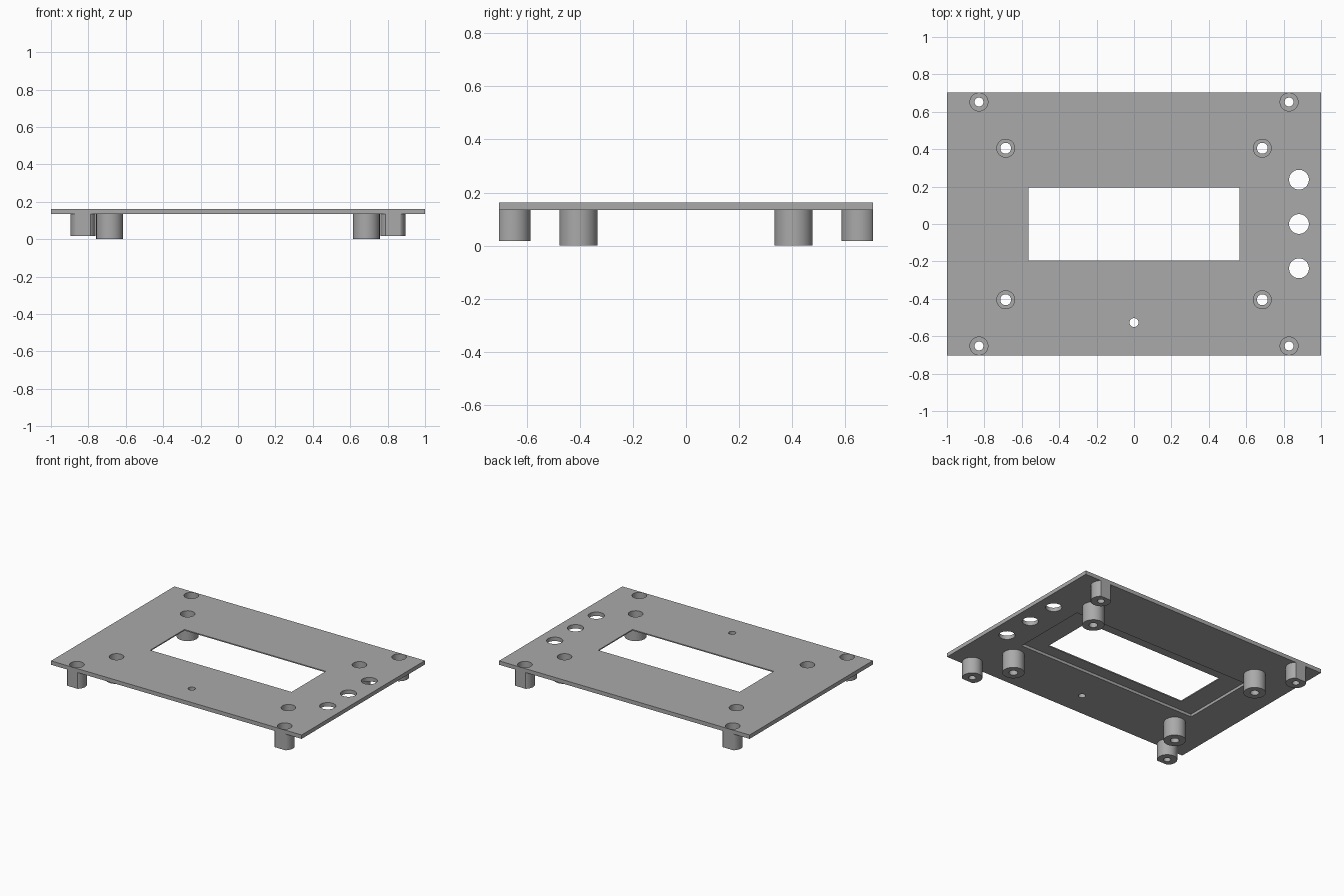
import bpy, bmesh
from math import cos, sin, tau, radians

if "Cube" in bpy.data.objects:
    bpy.data.objects.remove(bpy.data.objects["Cube"], do_unlink=True)

GREY = (0.40, 0.40, 0.40, 1)
grey = bpy.data.materials.new("plain grey")
grey.use_nodes = True
grey.diffuse_color = GREY
grey.node_tree.nodes["Principled BSDF"].inputs["Base Color"].default_value = GREY

HALF_X, HALF_Y = 1.0, 0.703
BOTTOM, TOP = 0.135, 0.163


def prism(name, outline, z0, z1):
    """Extrude a flat outline from z0 to z1."""
    bm = bmesh.new()
    face = bm.faces.new([bm.verts.new((x, y, z0)) for x, y in outline])
    grown = bmesh.ops.extrude_face_region(bm, geom=[face])["geom"]
    bmesh.ops.translate(bm, vec=(0, 0, z1 - z0),
                        verts=[v for v in grown if isinstance(v, bmesh.types.BMVert)])
    bmesh.ops.recalc_face_normals(bm, faces=bm.faces)
    mesh = bpy.data.meshes.new(name)
    bm.to_mesh(mesh)
    bm.free()
    mesh.materials.append(grey)
    obj = bpy.data.objects.new(name, mesh)
    bpy.context.collection.objects.link(obj)
    return obj


def rectangle(hx, hy):
    return [(-hx, -hy), (hx, -hy), (hx, hy), (-hx, hy)]


def circle(x, y, r, sides=48):
    # Rims are trimmed flush with the long edges of the plate
    return [(x + r * cos(tau * i / sides),
             max(-HALF_Y, min(HALF_Y, y + r * sin(tau * i / sides))))
            for i in range(sides)]


def combine(target, tool, operation):
    """Apply a boolean and discard the tool."""
    tool.hide_render = True
    mod = target.modifiers.new(operation, "BOOLEAN")
    mod.object, mod.operation, mod.solver = tool, operation, "EXACT"
    bpy.context.view_layer.objects.active = target
    bpy.ops.object.modifier_apply(modifier=mod.name)
    bpy.data.objects.remove(tool, do_unlink=True)


def cut(target, outline, z0, z1):
    combine(target, prism("cutter", outline, z0, z1), "DIFFERENCE")


# Plate with display window and the shallow seat beneath it
panel = prism("faceplate", rectangle(HALF_X, HALF_Y), BOTTOM, TOP)
cut(panel, rectangle(0.564, 0.195), 0.1, 0.2)
cut(panel, rectangle(0.72, 0.28), 0.1, 0.155)

# Button holes and the small indicator hole
for y in (-0.237, 0, 0.237):
    cut(panel, circle(0.882, y, 0.053), 0.1, 0.2)
cut(panel, circle(0, -0.527, 0.024), 0.1, 0.2)

# Screw posts: x, y, foot height, post radius, bore radius
for px, py, foot, radius, bore in ((0.686, 0.405, 0, 0.072, 0.029),
                                   (0.829, 0.652, 0.018, 0.066, 0.024)):
    for x in (-px, px):
        for y in (-py, py):
            combine(panel, prism("post", circle(x, y, radius), foot, 0.15), "UNION")
            cut(panel, circle(x, y, 0.048), foot + 0.05, 0.2)
            cut(panel, circle(x, y, bore), -0.1, 0.2)

# Smooth round walls, crisp edges
bpy.ops.object.select_all(action="DESELECT")
panel.select_set(True)
bpy.context.view_layer.objects.active = panel
bpy.ops.object.shade_smooth_by_angle(angle=radians(30))
